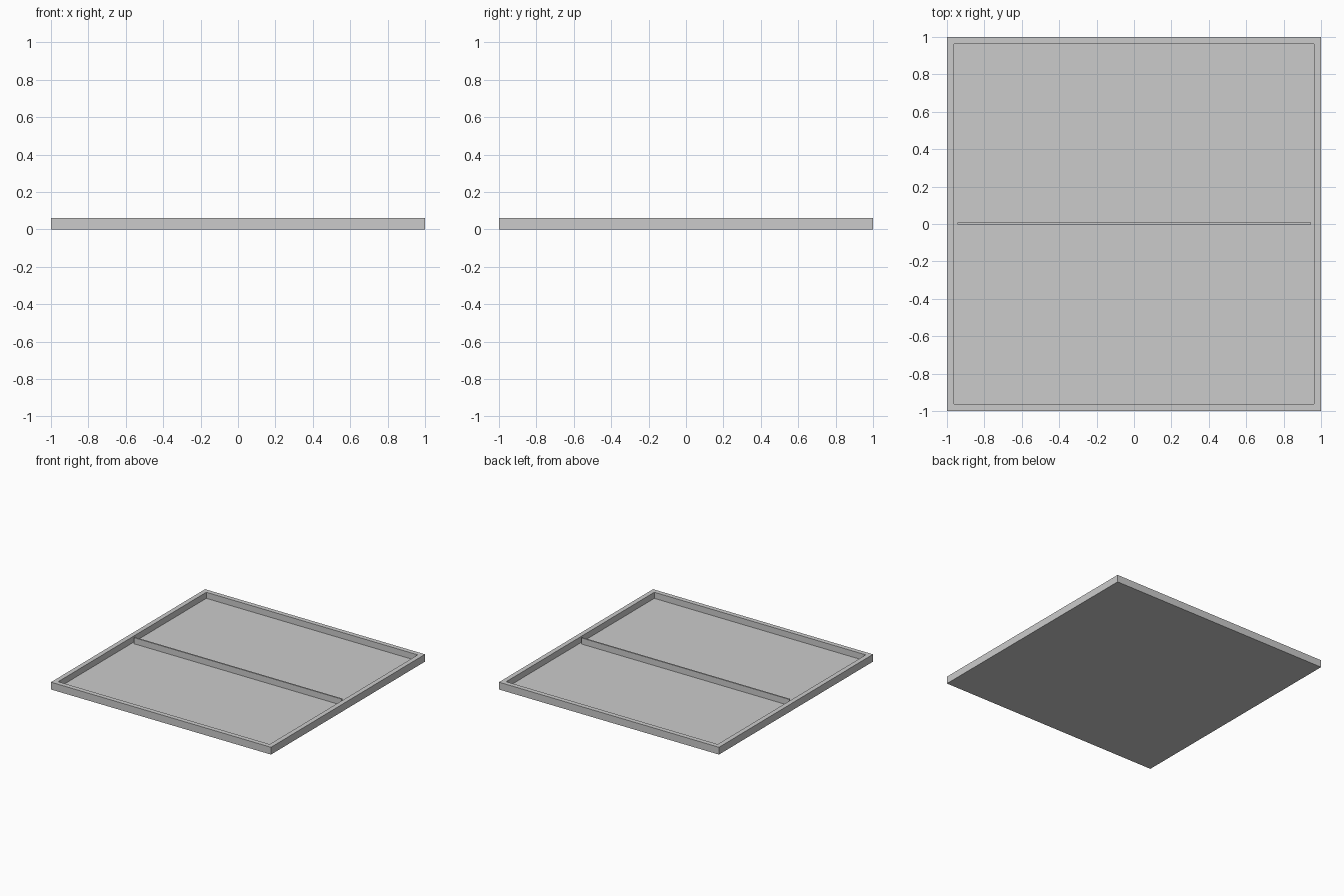
import bpy
import bmesh

if "Cube" in bpy.data.objects:
    bpy.data.objects.remove(bpy.data.objects["Cube"])

HALF = 1.0       # outer half width
INNER = 0.945    # half width inside the rim
HEIGHT = 0.06
FLOOR = 0.01     # floor thickness
DIVIDER = 0.012  # divider thickness

grey = bpy.data.materials.new("plain_grey")
grey.use_nodes = True
colour = (0.6, 0.6, 0.6, 1)
grey.diffuse_color = colour
grey.node_tree.nodes["Principled BSDF"].inputs["Base Color"].default_value = colour


def box(name, size, centre):
    """Create a box mesh, returned as an object and its open bmesh."""
    mesh = bpy.data.meshes.new(name)
    mesh.materials.append(grey)
    obj = bpy.data.objects.new(name, mesh)
    bpy.context.collection.objects.link(obj)
    bm = bmesh.new()
    bmesh.ops.create_cube(bm, size=1)
    bmesh.ops.scale(bm, vec=size, verts=bm.verts)
    bmesh.ops.translate(bm, vec=centre, verts=bm.verts)
    return obj, bm


def finish(obj, bm):
    bm.to_mesh(obj.data)
    bm.free()


# Square tray: inset the top face, then sink it to form the rim and floor
tray, bm = box("tray", (2 * HALF, 2 * HALF, HEIGHT), (0, 0, HEIGHT / 2))
top = max(bm.faces, key=lambda f: f.calc_center_median().z)
bmesh.ops.inset_region(bm, faces=[top], thickness=HALF - INNER)
sunk = bmesh.ops.extrude_discrete_faces(bm, faces=[top])["faces"][0]
bmesh.ops.translate(bm, vec=(0, 0, FLOOR - HEIGHT), verts=sunk.verts)
finish(tray, bm)

# Thin divider across the middle, flush with the rim
depth = HEIGHT - FLOOR
finish(*box("divider", (2 * INNER, DIVIDER, depth), (0, 0.003, FLOOR + depth / 2)))
